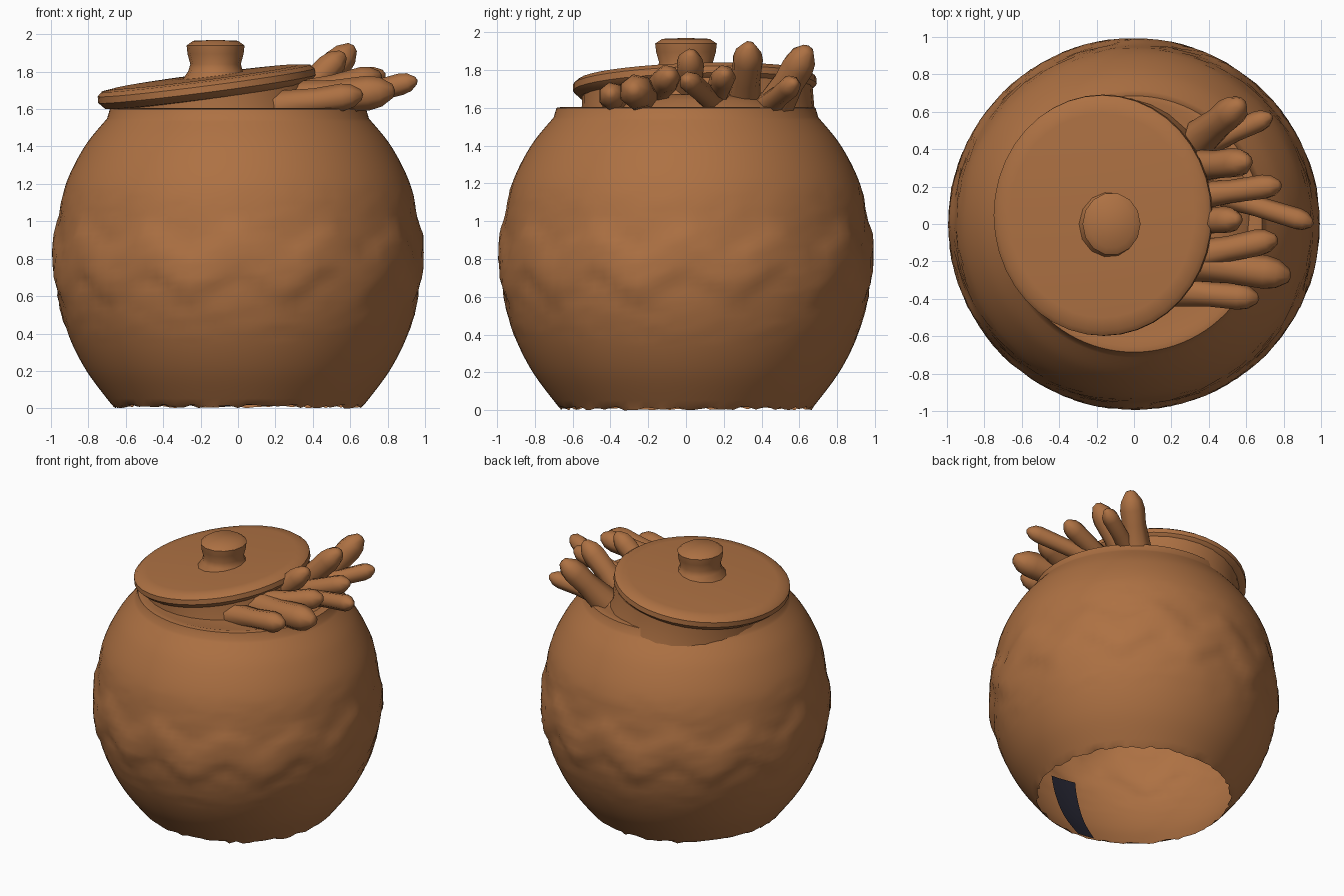
import bpy, bmesh, math, random
from mathutils import Vector, Matrix

if "Cube" in bpy.data.objects:
    bpy.data.objects.remove(bpy.data.objects["Cube"])

random.seed(4)


def material(name, rgb):
    m = bpy.data.materials.new(name)
    m.diffuse_color = (*rgb, 1)
    m.use_nodes = True
    m.node_tree.nodes["Principled BSDF"].inputs["Base Color"].default_value = m.diffuse_color
    return m


clay = material("brown clay", (0.42, 0.165, 0.056))
dark = material("dark blue black", (0.016, 0.016, 0.027))


def finish(bm, name, angle=40, mat=clay):
    bmesh.ops.remove_doubles(bm, verts=bm.verts, dist=0.0005)
    me = bpy.data.meshes.new(name)
    bm.to_mesh(me)
    bm.free()
    me.materials.append(mat)
    ob = bpy.data.objects.new(name, me)
    bpy.context.collection.objects.link(ob)
    bpy.ops.object.select_all(action='DESELECT')
    ob.select_set(True)
    bpy.context.view_layer.objects.active = ob
    bpy.ops.object.shade_smooth_by_angle(angle=math.radians(angle))
    return ob


def lathe(profile, segs, warp=None, keep=None):
    """Spin (radius, height) points around z; keep(angle) limits it to a sector."""
    bm = bmesh.new()
    rings = []
    for r, z in profile:
        ring = []
        for i in range(segs):
            a = 2 * math.pi * i / segs
            rr, zz = warp(r, z, a) if warp else (r, z)
            ring.append(bm.verts.new((rr * math.cos(a), rr * math.sin(a), zz)))
        rings.append(ring)
    for lo, hi in zip(rings, rings[1:]):
        for i in range(segs):
            j = (i + 1) % segs
            if keep is None or keep(360 * (i + 0.5) / segs):
                bm.faces.new((lo[i], lo[j], hi[j], hi[i]))
    bmesh.ops.delete(bm, geom=[v for v in bm.verts if not v.link_faces], context='VERTS')
    return bm


def smooth_profile(pts, step):
    """Catmull-Rom subdivision of a profile."""
    out = []
    for i in range(len(pts) - 1):
        p = [Vector(pts[max(0, min(len(pts) - 1, k))]) for k in (i - 1, i, i + 1, i + 2)]
        for s in range(step):
            t = s / step
            out.append(tuple(0.5 * (2 * p[1] + (p[2] - p[0]) * t
                       + (2 * p[0] - 5 * p[1] + 4 * p[2] - p[3]) * t * t
                       + (3 * p[1] - p[0] - 3 * p[2] + p[3]) * t ** 3)))
    return out + [pts[-1]]


# Pot: round body, open below, with a raised zigzag band around the belly
def pot_warp(r, z, a):
    if z < 0.01:
        return r + random.uniform(-0.01, 0.01), random.uniform(0, 0.02)
    if 0.4 < z < 1.2:
        tooth = abs((a * 12 / (2 * math.pi)) % 1 - 0.5) * 2
        low, high = 0.54 + 0.17 * tooth, 0.87 + 0.16 * tooth
        edge = min((z - low) / 0.08, (high - z) / 0.1)
        r += 0.022 * max(0, min(1, edge)) + random.uniform(-0.003, 0.003)
    return r, z


side = smooth_profile([(0.66, 0), (0.81, 0.2), (0.91, 0.4), (0.965, 0.6), (0.97, 0.8),
                       (0.96, 1.0), (0.92, 1.2), (0.82, 1.4), (0.70, 1.55)], 6)
top = [(0.685, 1.6), (0.655, 1.605), (0.62, 1.595), (0.4, 1.6), (0, 1.61)]
finish(lathe(side + top, 96, pot_warp), "pot_body", 50)

# Dark streak on the front inside wall, seen through the open bottom
lining = [(r - 0.012, z + 0.01) for r, z in side if z < 0.62]
finish(lathe(lining, 96, keep=lambda d: 256 < d < 267), "inner_dark_streak", 50, dark)


def tilted(loc, sx=1, sy=1):
    """Placement on the lid's slope."""
    x, y = Vector((1, 0, 0.13)).normalized(), Vector((0, 1, 0.03)).normalized()
    z = x.cross(y).normalized()
    y = z.cross(x)
    rot = Matrix((x, y, z)).transposed().to_4x4()
    return Matrix.Translation(loc) @ rot @ Matrix.Diagonal((sx, sy, 1, 1))


# Lid: thick, tilted, slightly oval disc
lid = finish(lathe([(0, -0.11), (0.5, -0.11), (0.56, -0.10), (0.592, -0.065), (0.59, -0.03),
                    (0.565, -0.008), (0.5, 0), (0, 0.005)], 40), "lid")
lid.matrix_world = tilted((-0.172, 0.045, 1.773), 0.995, 1.09)

# Collar: neck under the lid, flaring onto the rim
collar = finish(lathe([(0.59, -0.2), (0.57, -0.1), (0.565, 0), (0, 0)], 32), "lid_collar")
collar.matrix_world = tilted((-0.14, 0.06, 1.69), 0.97, 1.08)

# Knob: flared grip
knob = finish(lathe([(0.18, -0.03), (0.145, 0.025), (0.135, 0.06), (0.15, 0.115),
                     (0.155, 0.16), (0.12, 0.185), (0, 0.19)], 14), "lid_knob")
knob.matrix_world = Matrix.Translation((-0.12, 0.0, 1.78)) @ Matrix.Diagonal((1, 1.08, 1, 1))

# Pointed pieces spilling out of the right side: (start, tip, radius)
pieces = [
    ((0.20, -0.36, 1.61), (0.67, -0.40, 1.68), 0.075),
    ((0.25, -0.20, 1.64), (0.84, -0.28, 1.70), 0.095),
    ((0.30, -0.18, 1.66), (0.77, -0.08, 1.78), 0.075),
    ((0.30, 0.01, 1.65), (0.57, 0.025, 1.90), 0.075),
    ((0.40, 0.17, 1.61), (0.96, 0.00, 1.755), 0.060),
    ((0.30, 0.14, 1.62), (0.79, 0.21, 1.79), 0.068),
    ((0.30, 0.30, 1.60), (0.62, 0.335, 1.94), 0.082),
    ((0.36, 0.46, 1.60), (0.58, 0.65, 1.92), 0.088),
    ((0.38, 0.42, 1.60), (0.74, 0.58, 1.74), 0.060),
]
for n, (start, tip, rad) in enumerate(pieces, 1):
    s, d = Vector(start), Vector(tip) - Vector(start)
    L = d.length
    ob = finish(lathe([(0, 0), (rad * 1.2, 0), (rad * 0.95, L * 0.45), (rad, L - rad * 1.5),
                       (rad * 0.85, L - rad * 0.8), (rad * 0.4, L - 0.012), (0, L)], 7),
                f"crystal_{n}", 55)
    ob.matrix_world = Matrix.Translation(s) @ d.to_track_quat('Z', 'Y').to_matrix().to_4x4()

# Mound: lumpy mass from which the pieces rise
mound = finish(lathe([(0.35, -0.1), (0.33, 0), (0.25, 0.05), (0.12, 0.08), (0, 0.085)], 20), "crystal_mound")
mound.matrix_world = Matrix.Translation((0.36, 0.06, 1.59)) @ Matrix.Diagonal((0.8, 1.4, 1, 1))
